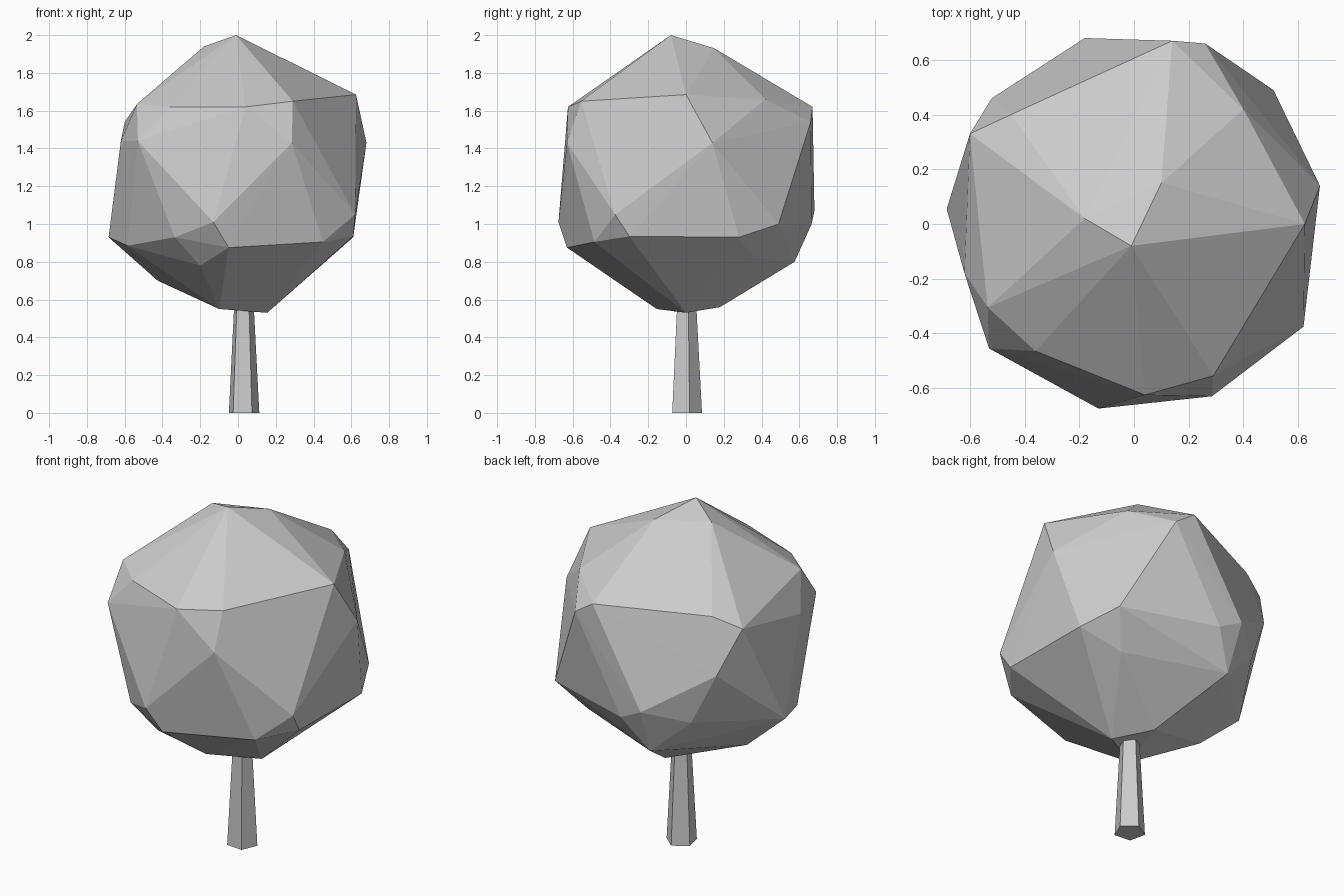
import bpy
import bmesh
import math
from mathutils import Vector

old_cube = bpy.data.objects.get("Cube")
if old_cube:
    bpy.data.objects.remove(old_cube, do_unlink=True)


def make_material(name, colour):
    material = bpy.data.materials.new(name)
    material.use_nodes = True
    material.diffuse_color = colour
    shader = next(n for n in material.node_tree.nodes if n.type == "BSDF_PRINCIPLED")
    shader.inputs["Base Color"].default_value = colour
    return material


def hull_object(name, points, material):
    """Wrap a faceted, flat-shaded convex skin around a few corner points."""
    bm = bmesh.new()
    for point in points:
        bm.verts.new(Vector(point))
    bmesh.ops.convex_hull(bm, input=list(bm.verts))
    # Remove corners that ended up inside the skin
    loose = [vert for vert in bm.verts if not vert.link_faces]
    bmesh.ops.delete(bm, geom=loose, context="VERTS")
    bmesh.ops.recalc_face_normals(bm, faces=list(bm.faces))
    mesh = bpy.data.meshes.new(name)
    bm.to_mesh(mesh)
    bm.free()
    mesh.materials.append(material)
    obj = bpy.data.objects.new(name, mesh)
    bpy.context.scene.collection.objects.link(obj)
    return obj


def ring(radius, height, sides, turn, centre_x):
    """Corner points of a regular horizontal polygon."""
    angles = [turn + math.tau * i / sides for i in range(sides)]
    return [(centre_x + radius * math.cos(a), radius * math.sin(a), height) for a in angles]


grey = make_material("plain grey", (0.6, 0.6, 0.6, 1.0))

# Canopy corners, from the crown down to the underside
crown = [
    (-.01, -.08, 2), (-.18, .02, 1.94), (.1, .15, 1.93),
]
shoulder = [
    (.625, 0, 1.685), (.4, .42, 1.66), (.14, .67, 1.62), (.26, .66, 1.54),
    (-.45, .4, 1.6), (-.6, .33, 1.54), (-.535, -.305, 1.635),
    (-.36, -.465, 1.62), (.04, -.625, 1.62), (.29, -.555, 1.65),
]
waist = [
    (.68, .14, 1.43), (.285, -.63, 1.43), (-.53, -.455, 1.44),
    (-.62, -.18, 1.44), (-.52, .46, 1.29),
]
skirt = [
    (.62, -.375, 1.05), (.51, .49, 1), (-.18, .68, 1.07), (-.04, .665, 1),
    (-.39, .51, 1), (-.685, .055, .93), (-.13, -.675, 1.01),
    (.61, -.3, .935), (.61, .28, .93), (.45, -.485, .905),
]
underside = [
    (-.585, -.2, .885), (-.335, -.52, .93), (-.05, -.63, .875),
    (-.2, -.46, .78), (-.17, .575, .8), (.39, .36, .82), (-.425, .04, .7),
    (-.1, -.155, .55), (.155, 0, .53), (.01, .18, .56),
]
canopy = hull_object("canopy", crown + shoulder + waist + skirt + underside, grey)

# Tapered five-sided trunk, its top tucked into the canopy
turn = math.radians(13)
trunk_points = ring(.085, 0, 5, turn, .03) + ring(.053, .6, 5, turn, .03)
trunk = hull_object("trunk", trunk_points, grey)
